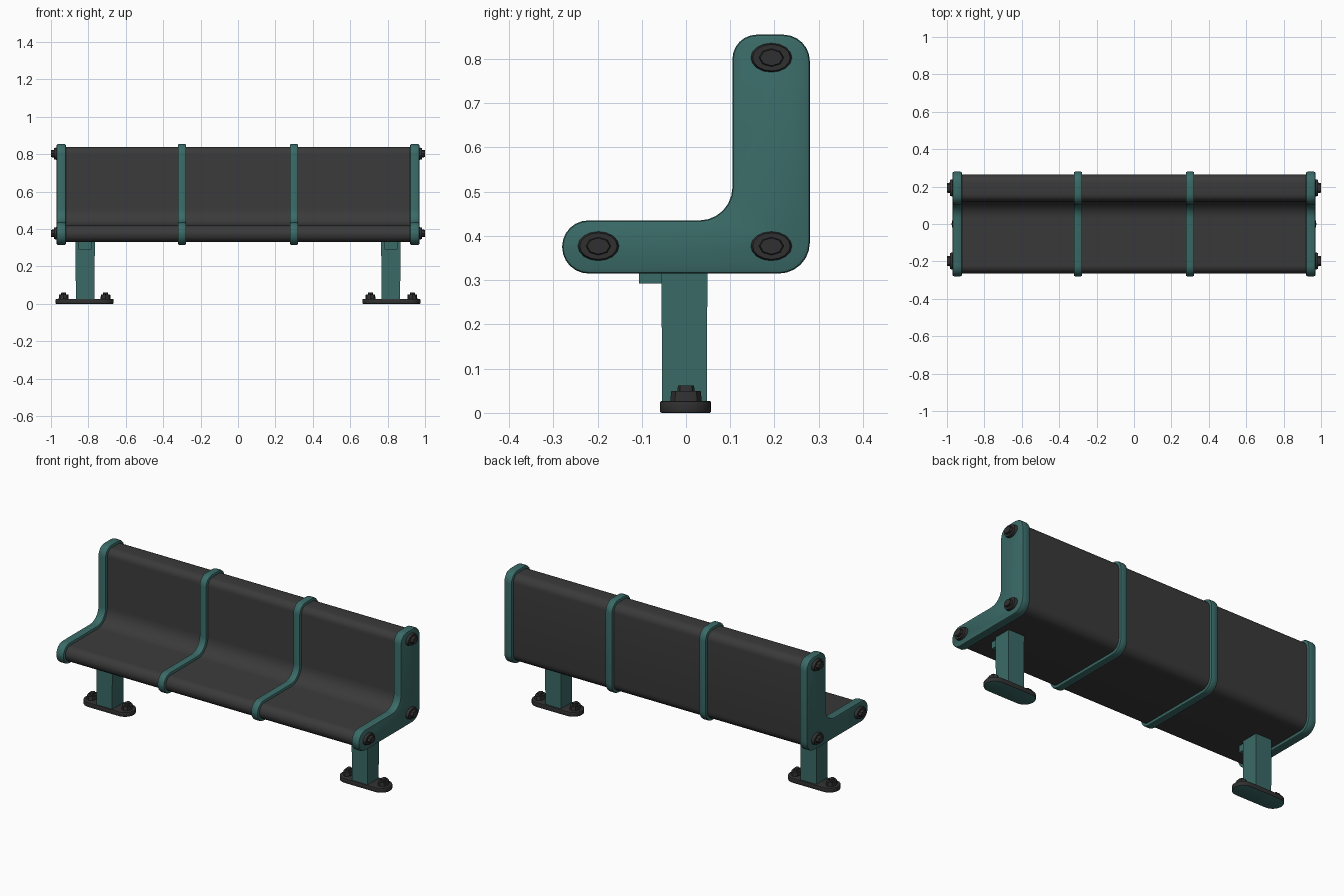
import bpy, bmesh, math
from mathutils import Vector

if "Cube" in bpy.data.objects:
    bpy.data.objects.remove(bpy.data.objects["Cube"])


def material(name, rgb):
    m = bpy.data.materials.new(name)
    m.diffuse_color = (*rgb, 1)
    m.use_nodes = True
    m.node_tree.nodes["Principled BSDF"].inputs["Base Color"].default_value = m.diffuse_color
    return m


TEAL = material("teal paint", (0.042, 0.145, 0.135))
BLACK = material("dark panel", (0.042, 0.042, 0.042))
METAL = material("dark metal", (0.030, 0.030, 0.030))


def prism(name, pts, axis, a, b, mats, bevel=0.0, rule=None, taper=1.0):
    """Extrude a closed 2D outline from a to b along x (outline in y,z) or z (outline in x,y)."""
    bm = bmesh.new()
    rings = []
    for h, s in ((a, 1.0), (b, taper)):
        cx = sum(p[0] for p in pts) / len(pts)
        cy = sum(p[1] for p in pts) / len(pts)
        ring = []
        for u, v in pts:
            u, v = cx + (u - cx) * s, cy + (v - cy) * s
            ring.append(bm.verts.new((h, u, v) if axis == 'x' else (u, v, h)))
        rings.append(ring)
    n = len(pts)
    caps = [bm.faces.new(r) for r in rings]
    for i in range(n):
        j = (i + 1) % n
        bm.faces.new((rings[0][i], rings[0][j], rings[1][j], rings[1][i]))
    bmesh.ops.recalc_face_normals(bm, faces=bm.faces)
    if bevel:
        rim = list({e for f in caps for e in f.edges})
        bmesh.ops.bevel(bm, geom=rim, offset=bevel, segments=2, profile=0.5, affect='EDGES')
    bm.normal_update()
    if rule:
        for f in bm.faces:
            f.material_index = rule(f)
    mesh = bpy.data.meshes.new(name)
    bm.to_mesh(mesh)
    bm.free()
    ob = bpy.data.objects.new(name, mesh)
    bpy.context.collection.objects.link(ob)
    for m in mats:
        mesh.materials.append(m)
    bpy.ops.object.select_all(action='DESELECT')
    ob.select_set(True)
    bpy.context.view_layer.objects.active = ob
    bpy.ops.object.shade_smooth_by_angle(angle=math.radians(35))
    return ob


def rounded(corners, steps=6):
    """Round every corner (u, v, radius) of a polygon."""
    out = []
    n = len(corners)
    for i, (u, v, r) in enumerate(corners):
        p = Vector((u, v))
        d0 = (Vector(corners[i - 1][:2]) - p).normalized()
        d1 = (Vector(corners[(i + 1) % n][:2]) - p).normalized()
        c = p + (d0 + d1) * r
        for k in range(steps + 1):
            t = k / steps * math.pi / 2
            out.append(tuple(c - d1 * r * math.cos(t) - d0 * r * math.sin(t)))
    return out


def bench_profile(d):
    """L-shaped side outline, shrunk inward by d."""
    return rounded([
        (-0.28 + d, 0.315 + d, 0.06 - d),
        (0.28 - d, 0.315 + d, 0.07 - d),
        (0.28 - d, 0.855 - d, 0.06 - d),
        (0.105 + d, 0.855 - d, 0.055 - d),
        (0.105 + d, 0.435 - d, 0.075 + d),
        (-0.28 + d, 0.435 - d, 0.059 - d)])


def ellipse(cu, cv, ru, rv, n):
    return [(cu + ru * math.cos(2 * math.pi * i / n),
             cv + rv * math.sin(2 * math.pi * i / n)) for i in range(n)]


def rect(u0, u1, v0, v1):
    return [(u0, v0), (u1, v0), (u1, v1), (u0, v1)]


# Seat and backrest panels between the ribs
for i, (a, b) in enumerate(((-0.93, -0.3), (-0.3, 0.3), (0.3, 0.93))):
    prism(f"seat_panel_{i + 1}", bench_profile(0.016), 'x', a, b, [BLACK])

# Side frames and middle ribs
for name, a, b in (("left_frame", -0.97, -0.92), ("left_rib", -0.322, -0.277),
                   ("right_rib", 0.277, 0.322), ("right_frame", 0.92, 0.97)):
    prism(name, bench_profile(0), 'x', a, b, [TEAL], bevel=0.008)

for s, side in ((-1, "left"), (1, "right")):
    # Frame bolts: wide oval washer and raised head
    for i, (y, z) in enumerate(((-0.198, 0.377), (0.193, 0.377), (0.193, 0.803))):
        prism(f"{side}_washer_{i + 1}", ellipse(y, z, 0.048, 0.034, 16), 'x',
              s * 0.965, s * 0.985, [METAL], taper=0.88)
        prism(f"{side}_bolt_head_{i + 1}", ellipse(y, z, 0.029, 0.021, 8), 'x',
              s * 0.98, s * 1.0, [METAL], taper=0.88)

    # Leg post and the small bracket in front of it
    x = s * 0.817
    prism(f"{side}_leg", rect(x - 0.05, x + 0.05, -0.054, 0.047), 'z',
          0.02, 0.34, [TEAL], taper=1.03)
    prism(f"{side}_bracket", rect(x - 0.035, x + 0.035, -0.106, -0.05), 'z',
          0.292, 0.335, [TEAL])

    # Foot plate with rounded ends, painted underneath
    x = s * 0.82
    prism(f"{side}_foot_plate",
          rounded([(x - 0.155, -0.059, 0.057), (x + 0.155, -0.059, 0.057),
                   (x + 0.155, 0.057, 0.057), (x - 0.155, 0.057, 0.057)]),
          'z', 0, 0.027, [METAL, TEAL], bevel=0.004,
          rule=lambda f: 1 if f.normal.z < -0.9 else 0)

    # Anchor nuts
    for i, dx in enumerate((-0.112, 0.112)):
        prism(f"{side}_nut_{i + 1}", ellipse(x + dx, 0, 0.027, 0.036, 8), 'z',
              0.025, 0.05, [METAL], taper=0.92)
        prism(f"{side}_anchor_{i + 1}", ellipse(x + dx, 0, 0.014, 0.02, 8), 'z',
              0.048, 0.062, [METAL], taper=0.9)
